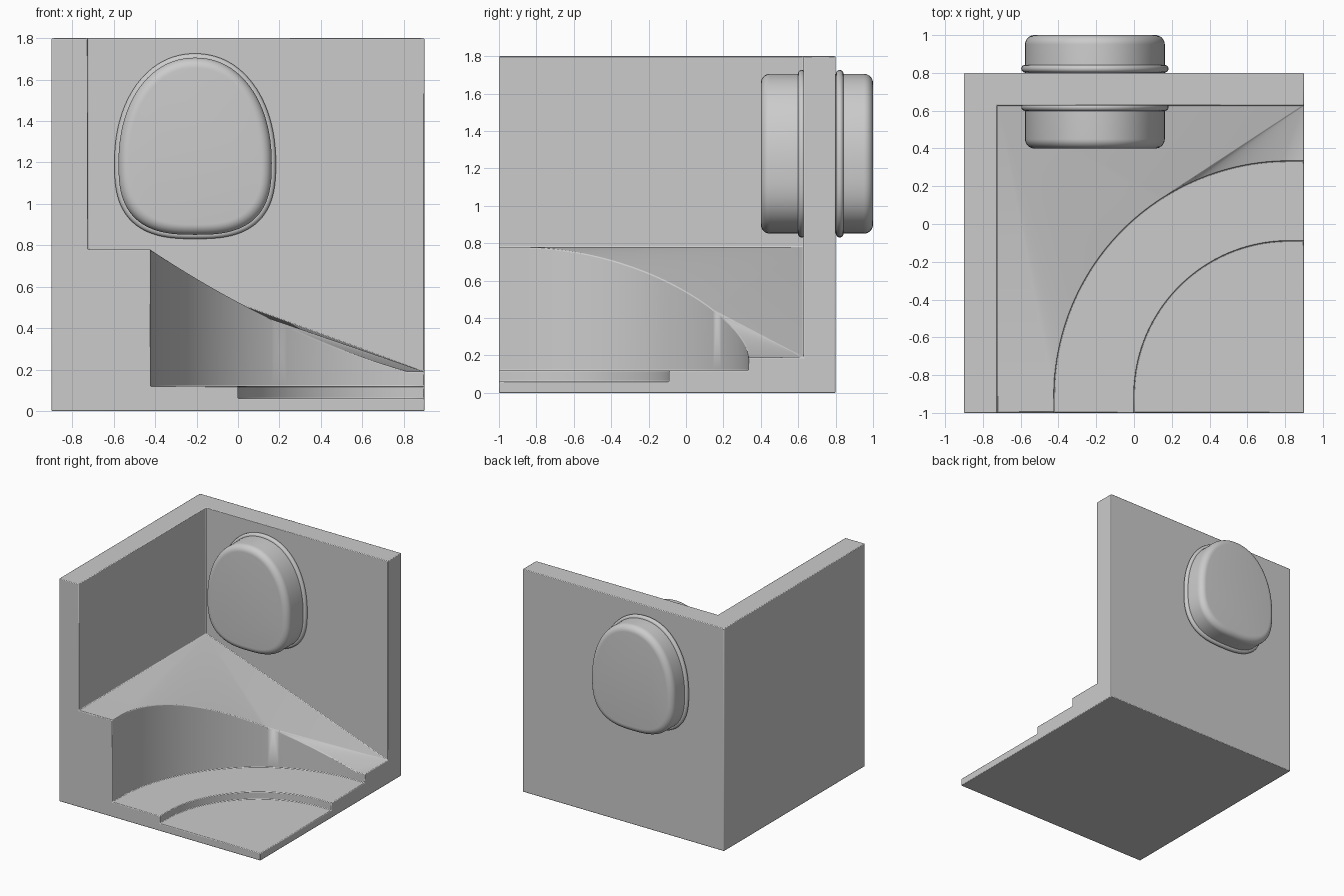
import bpy, bmesh, math

if "Cube" in bpy.data.objects:
    bpy.data.objects.remove(bpy.data.objects["Cube"])


def finish(name, bm, angle):
    bmesh.ops.remove_doubles(bm, verts=bm.verts, dist=1e-5)
    bmesh.ops.recalc_face_normals(bm, faces=bm.faces)
    mesh = bpy.data.meshes.new(name)
    bm.to_mesh(mesh)
    bm.free()
    ob = bpy.data.objects.new(name, mesh)
    bpy.context.collection.objects.link(ob)
    bpy.ops.object.select_all(action='DESELECT')
    ob.select_set(True)
    bpy.context.view_layer.objects.active = ob
    bpy.ops.object.shade_smooth_by_angle(angle=math.radians(angle))
    return ob


# Corner block: two walls, stepped floor and curved sloping ledge in one shell
X0, X1, Y0, Y1, H = -0.9, 0.9, -1.0, 0.8, 1.8
WX, WY = -0.725, 0.628           # inner wall planes
LOW, MID, END, TOP = 0.06, 0.12, 0.19, 0.78
CX, CY, N = 0.82, -0.91, 48      # shared arc centre
R_IN, R_OUT = 0.82, 1.243


def arc(r, height):
    """Quarter arc with short straight ends; height is a function of angle."""
    pts = [(CX - r, Y0, height(0))]
    for i in range(N + 1):
        t = math.pi / 2 * i / N
        pts.append((CX - r * math.cos(t), CY + r * math.sin(t), height(t)))
    return pts + [(X1, CY + r, height(math.pi / 2))]


def slope(t):
    c = math.cos(t)
    return END + (TOP - END) * (0.6 * c + 0.4 * c * c)


in_low, in_mid = arc(R_IN, lambda t: LOW), arc(R_IN, lambda t: MID)
out_mid, out_top = arc(R_OUT, lambda t: MID), arc(R_OUT, slope)

bm = bmesh.new()


def face(pts):
    bm.faces.new([bm.verts.new(p) for p in pts])


def strip(a, b):
    for i in range(len(a) - 1):
        face([a[i], a[i + 1], b[i + 1], b[i]])


# floor levels and their risers
face(in_low + [(X1, Y0, LOW)])
strip(in_low, in_mid)
face(out_mid + in_mid[::-1])
strip(out_mid, out_top)

# sloping ledge, fanned from the two back corners
corner, tail = (WX, WY, TOP), (X1, WY, END)
k = int(N * 0.68)
face([(WX, Y0, TOP), out_top[0], corner])
for i in range(len(out_top) - 1):
    face([corner if i < k else tail, out_top[i], out_top[i + 1]])
face([corner, out_top[k], tail])

# inner wall faces
face([corner, tail, (X1, WY, H), (WX, WY, H)])
face([(WX, Y0, TOP), corner, (WX, WY, H), (WX, Y0, H)])
# outer faces: top, bottom, left, back
face([(x, y, H) for x, y in [(X0, Y0), (WX, Y0), (WX, WY), (X1, WY), (X1, Y1), (X0, Y1)]])
face([(X0, Y0, 0), (X1, Y0, 0), (X1, Y1, 0), (X0, Y1, 0)])
face([(X0, Y0, 0), (X0, Y1, 0), (X0, Y1, H), (X0, Y0, H)])
face([(X0, Y1, 0), (X1, Y1, 0), (X1, Y1, H), (X0, Y1, H)])
# stepped front and right ends
xi, xo, yi, yo = CX - R_IN, CX - R_OUT, CY + R_IN, CY + R_OUT
face([(x, Y0, z) for x, z in [(X0, 0), (X1, 0), (X1, LOW), (xi, LOW), (xi, MID),
                              (xo, MID), (xo, TOP), (WX, TOP), (WX, H), (X0, H)]])
face([(X1, y, z) for y, z in [(Y0, 0), (Y1, 0), (Y1, H), (WY, H), (WY, END),
                              (yo, END), (yo, MID), (yi, MID), (yi, LOW), (Y0, LOW)]])
block = finish("corner_block", bm, 40)
bev = block.modifiers.new("soft_edges", 'BEVEL')
bev.width, bev.segments = 0.006, 2
bev.limit_method, bev.angle_limit = 'ANGLE', math.radians(40)


# Egg-shaped outline, inset by d, at depth y
def egg(y, d, n=96):
    pts = []
    for i in range(n):
        t = 2 * math.pi * i / n
        c, s = math.cos(t), math.sin(t)
        h, e = (0.508, 2.12) if s > 0 else (0.347, 2.75)
        x = math.copysign(abs(c) ** (2 / e), c) * (0.37 - d)
        z = math.copysign(abs(s) ** (2 / e), s) * (h - d)
        pts.append((-0.207 + x, y, 1.198 + z))
    return pts


def loft(name, profile, angle):
    b = bmesh.new()
    rings = [[b.verts.new(p) for p in egg(y, d)] for y, d in profile]
    for r, q in zip(rings, rings[1:]):
        for i in range(len(r)):
            j = (i + 1) % len(r)
            b.faces.new([r[i], r[j], q[j], q[i]])
    b.faces.new(rings[0])
    b.faces.new(rings[-1])
    return finish(name, b, angle)


# Plug through the back wall with rounded rims
rad = 0.05
q = [math.pi / 2 * i / 8 for i in range(9)]
front = [(0.40 + rad * (1 - math.sin(a)), rad * (1 - math.cos(a))) for a in reversed(q)]
back = [(1.0 - rad * (1 - math.sin(a)), rad * (1 - math.cos(a))) for a in q]
loft("wall_plug", front + back, 50)

# Bead around the plug on each side of the wall
for name, y in (("front_bead", 0.619), ("back_bead", 0.822)):
    loft(name, [(y - 0.02 * math.cos(a), -0.02 * math.sin(a))
                for a in [math.pi * i / 10 for i in range(11)]], 50)
